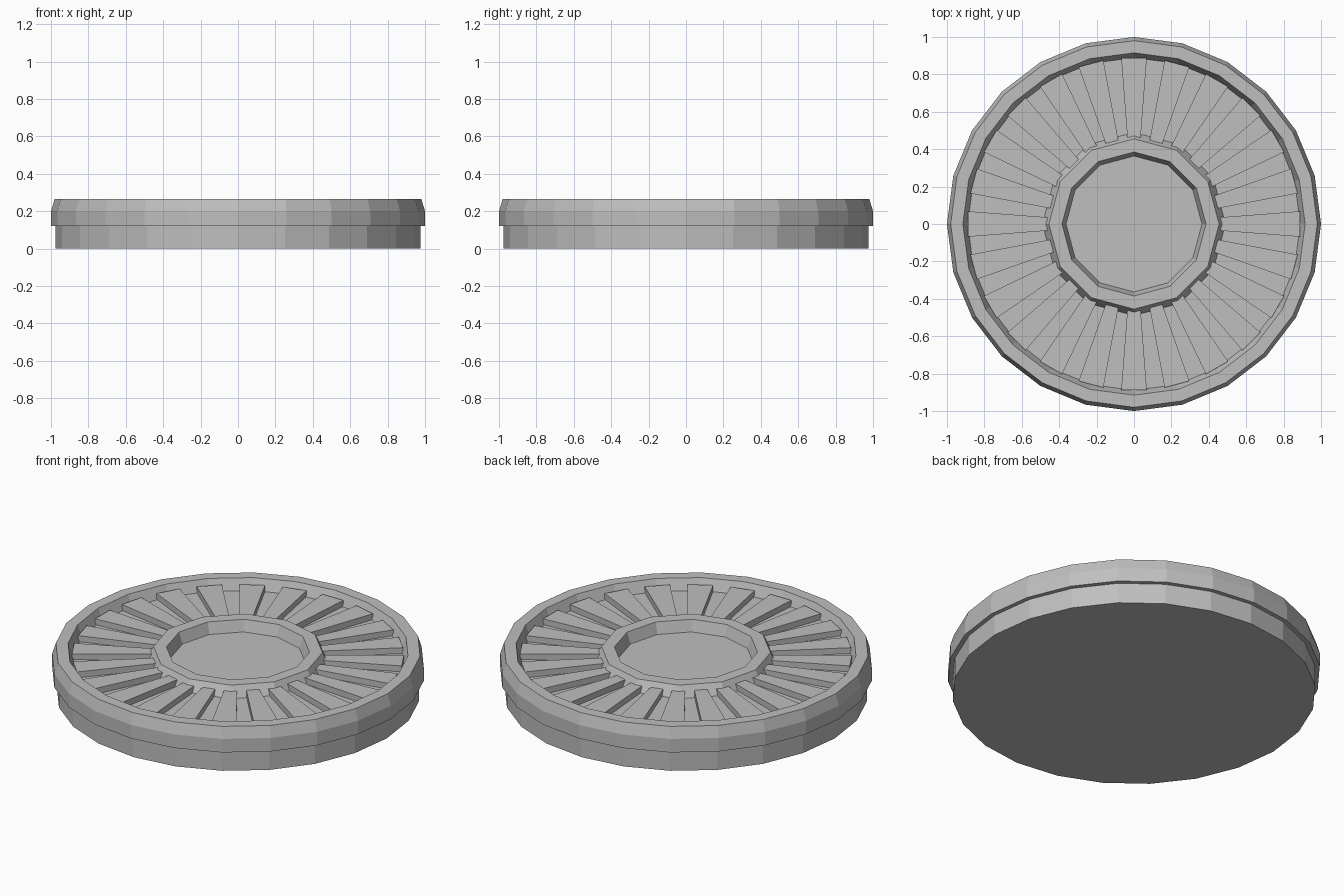
import bpy, bmesh
from math import sin, cos, radians, tau

cube = bpy.data.objects.get("Cube")
if cube:
    bpy.data.objects.remove(cube, do_unlink=True)

GREY = (0.52, 0.52, 0.52, 1)
metal = bpy.data.materials.new("grey metal")
metal.use_nodes = True
metal.diffuse_color = GREY
metal.node_tree.nodes["Principled BSDF"].inputs["Base Color"].default_value = GREY

RIBS = 24
FLOOR, RIB_TOP, TOP = 0.2, 0.235, 0.265


def finish(name, bm):
    bmesh.ops.recalc_face_normals(bm, faces=bm.faces[:])
    mesh = bpy.data.meshes.new(name)
    bm.to_mesh(mesh)
    bm.free()
    mesh.materials.append(metal)
    obj = bpy.data.objects.new(name, mesh)
    bpy.context.collection.objects.link(obj)
    return obj


def polygon_ring(bm, radius, z, sides):
    return [bm.verts.new((radius * cos(tau * i / sides), radius * sin(tau * i / sides), z))
            for i in range(sides)]


def lathe(name, profile, sides, closed):
    """Turn a (radius, height) profile; an open one is capped at both ends."""
    bm = bmesh.new()
    loops = [polygon_ring(bm, r, z, sides) for r, z in profile]
    pairs = list(zip(loops, loops[1:]))
    if closed:
        pairs.append((loops[-1], loops[0]))
    else:
        bm.faces.new(loops[0])
        bm.faces.new(loops[-1])
    for a, b in pairs:
        for i in range(sides):
            j = (i + 1) % sides
            bm.faces.new((a[i], a[j], b[j], b[i]))
    return finish(name, bm)


# Base disc, whose top is the recessed floor
lathe("base", [(0.975, 0), (0.975, 0.13), (0.95, 0.13), (0.95, FLOOR)], 24, False)

# Bevelled outer rim
lathe("outer_rim", [(0.94, 0.12), (1, 0.12), (1, 0.2), (0.98, TOP),
                    (0.915, TOP), (0.885, FLOOR - 0.01)], 24, True)

# Twelve-sided raised centre ring
lathe("centre_ring", [(0.36, FLOOR - 0.01), (0.385, TOP), (0.455, TOP),
                      (0.495, FLOOR - 0.01)], 12, True)

# Radial ribs, tapering towards the centre
bm = bmesh.new()
for n in range(RIBS):
    mid = tau * n / RIBS
    half = radians(4.4)
    corners = [(0.44, mid - half), (0.89, mid - half), (0.89, mid + half), (0.44, mid + half)]
    low, high = [[bm.verts.new((r * cos(a), r * sin(a), z)) for r, a in corners]
                 for z in (FLOOR - 0.01, RIB_TOP)]
    bm.faces.new(low)
    bm.faces.new(high)
    for i in range(4):
        j = (i + 1) % 4
        bm.faces.new((low[i], low[j], high[j], high[i]))
finish("radial_ribs", bm)
